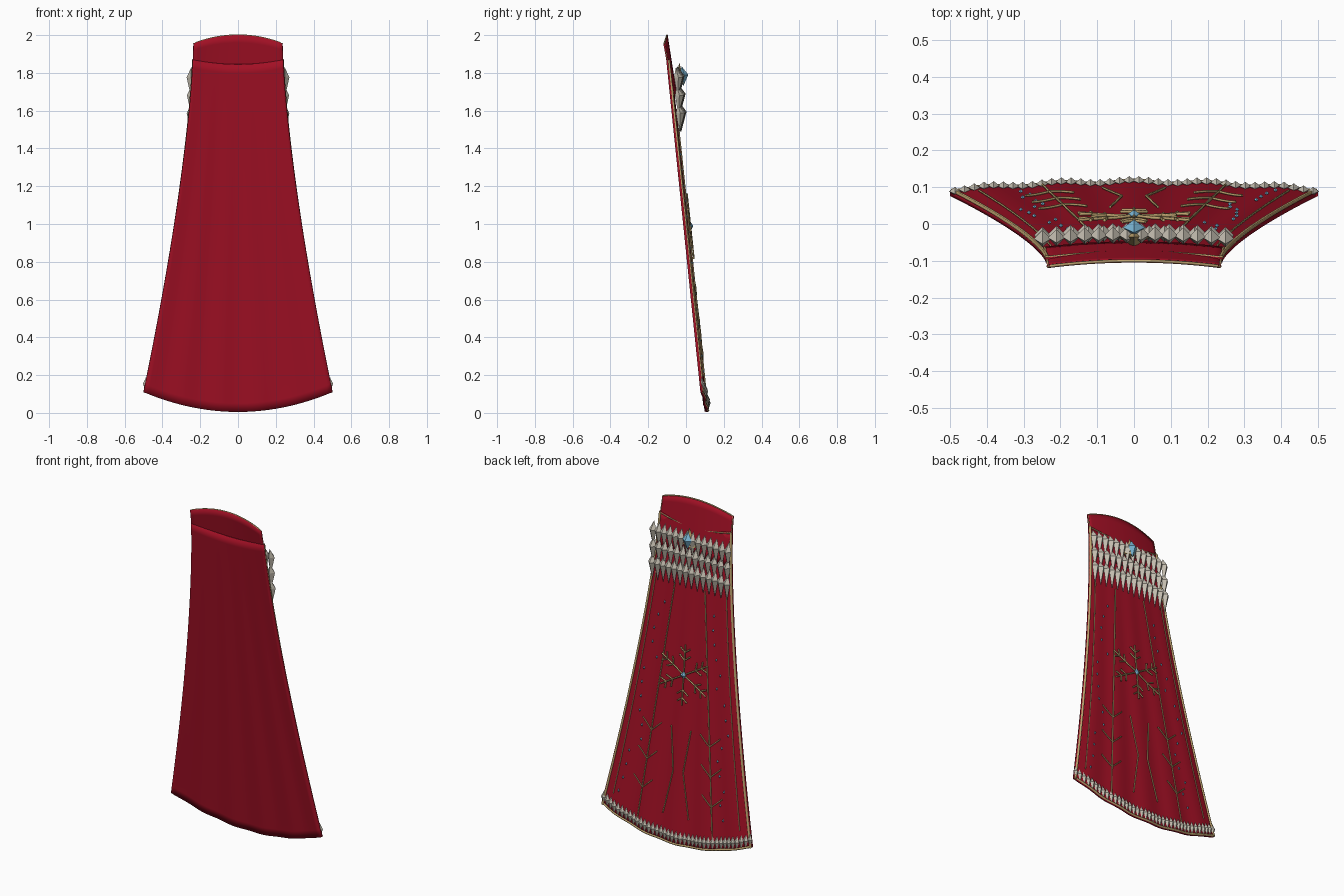
import bpy, bmesh, math, random
from mathutils import Vector, Matrix

old = bpy.data.objects.get("Cube")
if old:
    bpy.data.objects.remove(old, do_unlink=True)
random.seed(4)


def material(name, rgb):
    m = bpy.data.materials.new(name)
    m.use_nodes = True
    m.diffuse_color = (*rgb, 1)
    m.node_tree.nodes["Principled BSDF"].inputs["Base Color"].default_value = (*rgb, 1)
    return m


RED = material("crimson cloth", (0.36, 0.005, 0.018))
GOLD = material("pale gold", (0.52, 0.37, 0.16))
BONE = material("bone white", (0.55, 0.51, 0.43))
BLUE = material("ice blue", (0.19, 0.46, 0.65))


# Shape of the cloth: half width by height, lower and upper edge by u in -1..1
def half_width(z):
    s = min(max((1.87 - z) / 1.76, 0), 1)
    return 0.24 + 0.26 * s ** 1.4


def hem(u):
    return 0.005 + 0.105 * u * u


def neck(u):
    return 1.845 + 0.025 * u * u


def cloth(x, z, off=0.0):
    u = max(-1, min(1, x / half_width(z)))
    fade = (1.87 - z) / 1.87
    y = 0.08 - 0.105 * (z - 0.11) + 0.012 * (1 - u * u)
    return Vector((x, y + 0.004 * fade * math.cos(5 * math.pi * u) + off, z))


def cape_point(u, t):
    z = hem(u) + (neck(u) - hem(u)) * t
    w = half_width(0.11 + 1.76 * t)
    p = cloth(u * w, z)
    return p


def collar_point(u, t):
    z = 1.68 + (0.275 + 0.045 * (1 - u * u)) * t
    y = -0.07 - 0.05 * t + 0.015 * (1 - u * u)
    return Vector((u * (0.245 - 0.01 * t), y, z))


def make_object(name, bm, mat, smooth=False):
    bmesh.ops.recalc_face_normals(bm, faces=bm.faces)
    me = bpy.data.meshes.new(name)
    bm.to_mesh(me)
    bm.free()
    me.materials.append(mat)
    ob = bpy.data.objects.new(name, me)
    bpy.context.collection.objects.link(ob)
    if smooth:
        for p in me.polygons:
            p.use_smooth = True
    return ob


def sheet(name, fn, nu, nt, thick):
    bm = bmesh.new()
    rows = [[bm.verts.new(fn(2 * i / nu - 1, j / nt)) for i in range(nu + 1)]
            for j in range(nt + 1)]
    for a, b in zip(rows, rows[1:]):
        for i in range(nu):
            bm.faces.new((a[i], b[i], b[i + 1], a[i + 1]))
    ob = make_object(name, bm, RED)
    if ob.data.polygons[0].normal.y < 0:
        ob.data.flip_normals()
    mod = ob.modifiers.new("thickness", "SOLIDIFY")
    mod.thickness = thick
    mod.offset = 1
    bpy.context.view_layer.objects.active = ob
    bpy.ops.object.select_all(action="DESELECT")
    ob.select_set(True)
    bpy.ops.object.shade_smooth_by_angle(angle=math.radians(40))


def cords(name, paths, radius, mat=GOLD):
    cu = bpy.data.curves.new(name, "CURVE")
    cu.dimensions = "3D"
    cu.bevel_depth = radius
    cu.bevel_resolution = 1
    cu.use_fill_caps = True
    cu.materials.append(mat)
    for path in paths:
        sp = cu.splines.new("POLY")
        sp.points.add(len(path) - 1)
        for pt, co in zip(sp.points, path):
            pt.co = (*co, 1)
    ob = bpy.data.objects.new(name, cu)
    bpy.context.collection.objects.link(ob)


def spike(bm, centre, w, d, up, down):
    """Four-sided crystal with a long lower point."""
    ring = [bm.verts.new(centre + Vector(o))
            for o in ((w, 0, 0), (0, d, 0), (-w, 0, 0), (0, -d, 0))]
    top = bm.verts.new(centre + Vector((0, -d * 0.6, up)))
    tip = bm.verts.new(centre + Vector((0, -d * 0.2, -down)))
    for i in range(4):
        a, b = ring[i], ring[(i + 1) % 4]
        bm.faces.new((a, b, top))
        bm.faces.new((b, a, tip))


def line(points, off=0.017, steps=12):
    """Path on the back of the cloth through (x, z) points."""
    out = []
    for (x0, z0), (x1, z1) in zip(points, points[1:]):
        for k in range(steps + 1):
            f = k / steps
            out.append(cloth(x0 + (x1 - x0) * f, z0 + (z1 - z0) * f, off))
    return out


def mirrored(paths):
    return paths + [[(-x, z) for x, z in p] for p in paths]


# Cloth parts
sheet("cape", cape_point, 40, 40, 0.013)
sheet("collar", collar_point, 20, 8, 0.008)

# Border cords
back = Vector((0, 0.013, 0))
span = [i / 20 - 1 for i in range(41)]
sides = [[cape_point(s * 0.985, t / 30) + back for t in range(31)] for s in (-1, 1)]
cords("side_border", sides, 0.007)
cords("hem_border", [[cape_point(u, 0.004) + back * 0.8 for u in span]], 0.007)
cords("neck_border", [[cape_point(u, 0.997) + back for u in span]], 0.004)
cords("inner_border", [[cape_point(s * 0.88, 0.06 + t / 32) + back * 1.2
                        for t in range(29)] for s in (-1, 1)], 0.003)
rim = [collar_point(-0.99, t / 6) for t in range(7)] + [collar_point(u, 1) for u in span]
rim += [collar_point(0.99, 1 - t / 6) for t in range(7)]
cords("collar_border", [[p + back * 0.4 for p in rim]], 0.004)

# Embroidered stems, sprigs and central chevrons
stem = [(0.1, 1.5), (0.25, 0.09)]
paths = [stem, [(0.065, 0.68), (0.033, 0.43), (0.085, 0.17)]]
for z in (0.62, 0.45, 0.28):
    x = 0.1 + 0.106 * (1.5 - z)
    paths.append([(x - 0.065, z + 0.06), (x, z), (x + 0.065, z + 0.06)])
cords("embroidery", [line(p) for p in mirrored(paths)], 0.0035)

# Snowflake emblem
flake = []
for k in range(6):
    a = math.pi / 2 + k * math.pi / 3
    at = lambda r, turn=0, base=(0, 0.99): (base[0] + r * math.cos(a + turn),
                                            base[1] + r * math.sin(a + turn))
    flake.append([(0, 0.99), at(0.175)])
    for r, size in ((0.085, 0.045), (0.13, 0.04)):
        knot = at(r)
        flake.append([at(size, 0.9, knot), knot, at(size, -0.9, knot)])
cords("snowflake", [line(p, 0.022, 3) for p in flake], 0.0045)

# Small beads scattered beside the stems
bm = bmesh.new()
for side in (-1, 1):
    for k in range(15):
        z = 0.22 + 0.082 * k
        w = half_width(z)
        x = side * (0.1 + 0.106 * (1.5 - z) + random.uniform(0.25, 0.85) * (w * 0.88 - 0.1 - 0.106 * (1.5 - z)))
        spike(bm, cloth(x, z, 0.016), 0.006, 0.006, 0.01, 0.01)
make_object("beads", bm, BLUE)

# Three shoulder rows of pointed scales
bm = bmesh.new()
for row, z in enumerate((1.785, 1.69, 1.595)):
    n = 14 - row % 2
    for i in range(n):
        u = (2 * i + 1) / n - 1
        c = Vector((u * 0.268, -0.03 - 0.012 * u * u + 0.005 * row, z - 0.01 * u * u))
        spike(bm, c, 0.023, 0.023, 0.05, 0.105)
make_object("shoulder_scales", bm, BONE)

# Hem row of scales
bm = bmesh.new()
count = 38
for i in range(count):
    u = (2 * i + 1) / count - 1
    p = cloth(u * 0.5, hem(u) + 0.05, 0.017)
    spike(bm, p, 0.016, 0.012, 0.035, 0.05)
make_object("hem_scales", bm, BONE)

# Clasp with its gem, and the gem of the snowflake
bm = bmesh.new()
bmesh.ops.create_cone(bm, cap_ends=True, segments=4, radius1=0.045, radius2=0, depth=0.11,
                      matrix=Matrix.Translation((0, -0.035, 1.8)) @ Matrix.Diagonal((1, 0.6, 1, 1)))
make_object("clasp", bm, GOLD)
bm = bmesh.new()
spike(bm, Vector((0, -0.01, 1.79)), 0.03, 0.022, 0.045, 0.06)
make_object("clasp_gem", bm, BLUE)
bm = bmesh.new()
spike(bm, cloth(0, 0.99, 0.025), 0.018, 0.012, 0.028, 0.028)
make_object("snowflake_gem", bm, BLUE)
